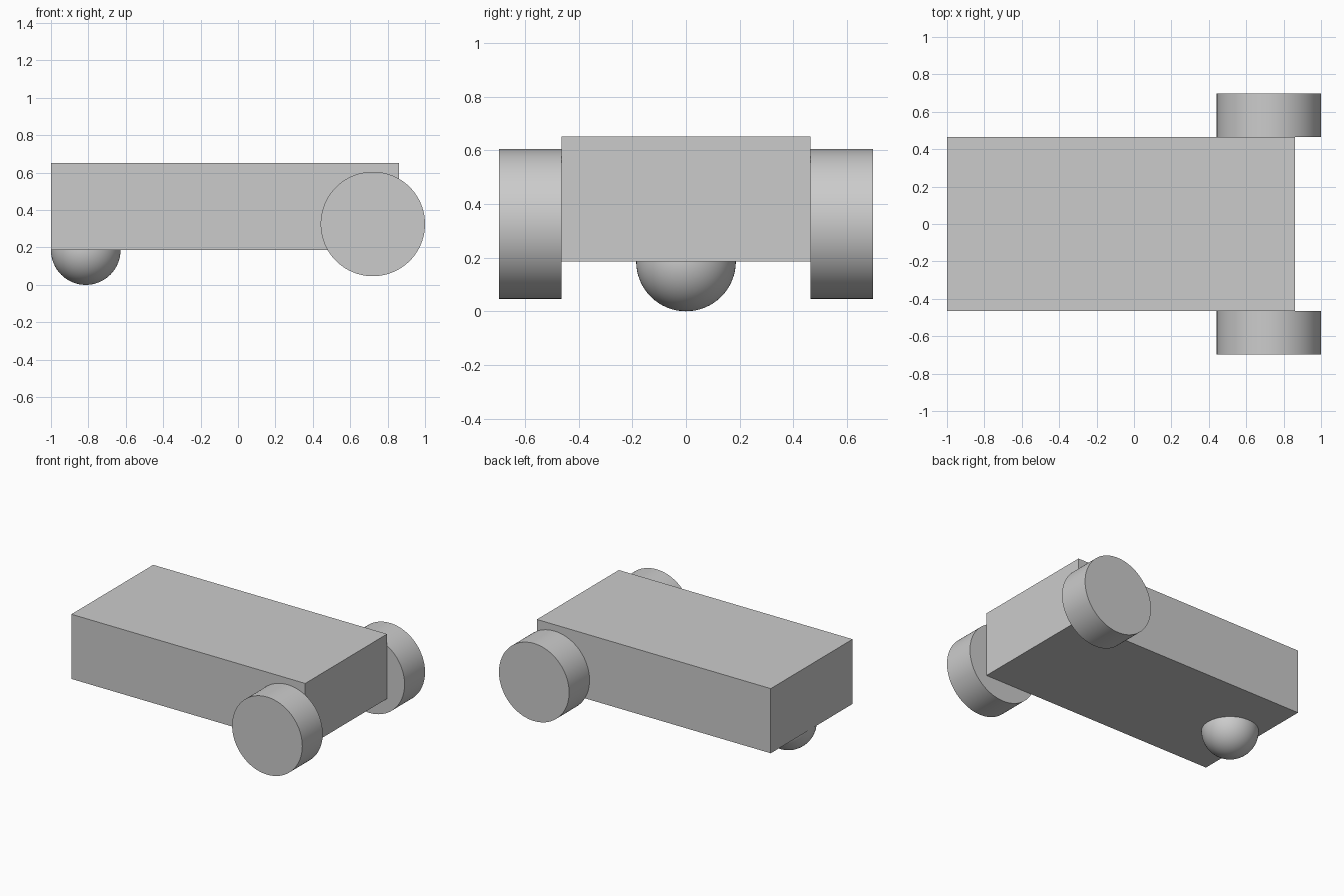
import bpy
import math

if "Cube" in bpy.data.objects:
    bpy.data.objects.remove(bpy.data.objects["Cube"])

U = 1 / 2.15            # base unit: body is 4 x 2 x 1 units
BALL_R = 0.4 * U
WHEEL_R = 0.6 * U
WHEEL_W = 0.5 * U


def smooth(obj, angle=30):
    bpy.ops.object.select_all(action='DESELECT')
    obj.select_set(True)
    bpy.context.view_layer.objects.active = obj
    bpy.ops.object.shade_smooth_by_angle(angle=math.radians(angle))


# Box body
bpy.ops.mesh.primitive_cube_add(size=1, location=(-1 + 2 * U, 0, BALL_R + U / 2))
body = bpy.context.object
body.name = "body"
body.scale = (4 * U, 2 * U, U)
bpy.ops.object.transform_apply(location=False, rotation=False, scale=True)

# Pair of drive wheels, flush against the body sides
for name, side in (("right_wheel", -1), ("left_wheel", 1)):
    bpy.ops.mesh.primitive_cylinder_add(
        vertices=96, radius=WHEEL_R, depth=WHEEL_W,
        location=(1 - WHEEL_R, side * (U + WHEEL_W / 2), BALL_R + 0.3 * U),
        rotation=(math.pi / 2, 0, 0))
    wheel = bpy.context.object
    wheel.name = name
    smooth(wheel)

# Ball caster, half sunk into the underside
bpy.ops.mesh.primitive_uv_sphere_add(
    segments=64, ring_count=32, radius=BALL_R, location=(-1 + BALL_R, 0, BALL_R))
caster = bpy.context.object
caster.name = "ball_caster"
smooth(caster)
